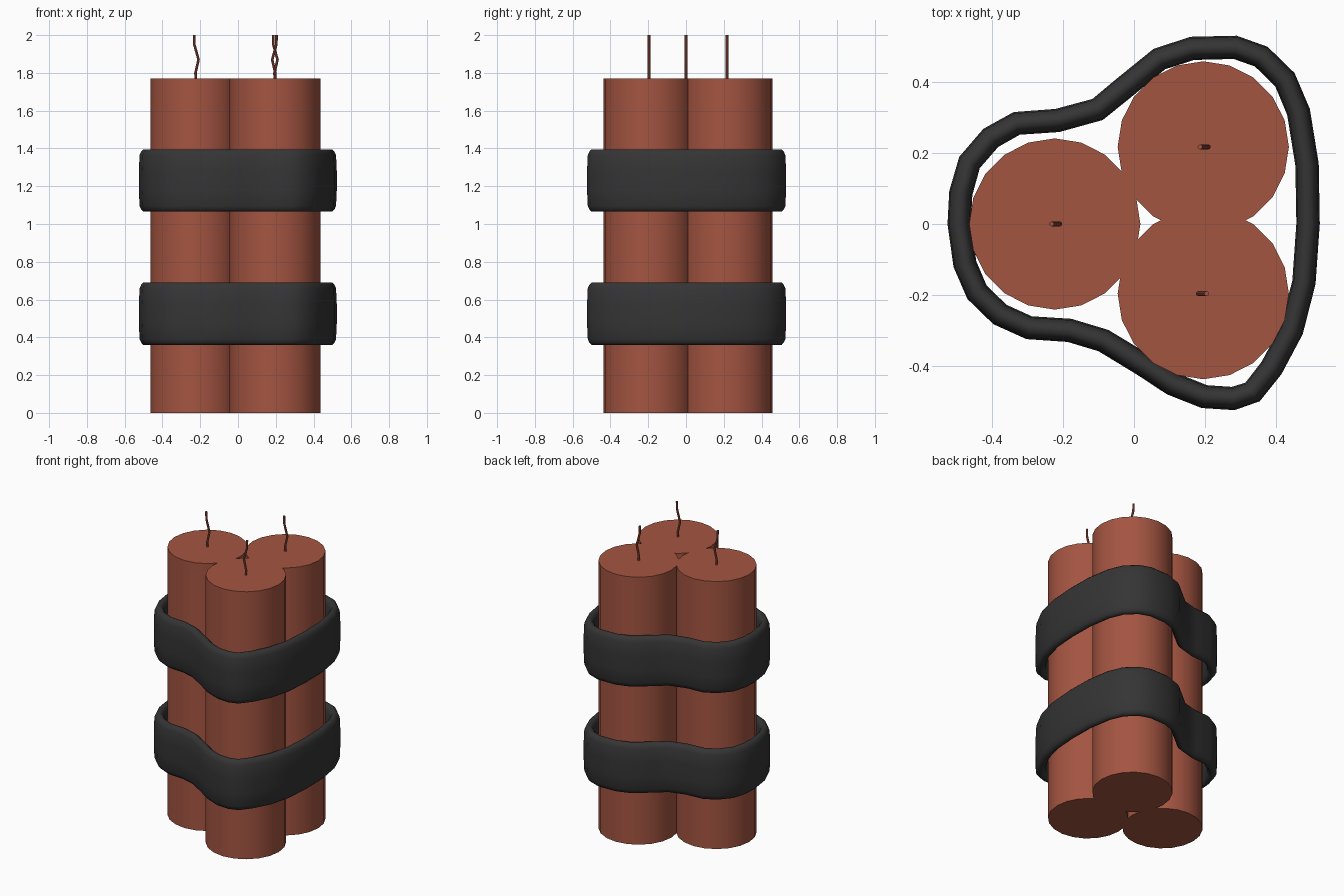
import bpy
import bmesh
from math import cos, sin, pi, radians
from mathutils import Vector

cube = bpy.data.objects.get("Cube")
if cube:
    bpy.data.objects.remove(cube, do_unlink=True)


def make_material(name, color, roughness):
    mat = bpy.data.materials.new(name)
    mat.use_nodes = True
    mat.diffuse_color = (*color, 1)
    shader = mat.node_tree.nodes["Principled BSDF"]
    shader.inputs["Base Color"].default_value = (*color, 1)
    shader.inputs["Roughness"].default_value = roughness
    return mat


red = make_material("brick red paper", (0.37, 0.09, 0.053), 0.7)
black = make_material("black tape", (0.035, 0.035, 0.035), 0.6)


def loft(name, rings, mat, closed=False, angle=40):
    """Skin a row of equal rings; join the ends if closed, else cap them."""
    bm = bmesh.new()
    loops = [[bm.verts.new(p) for p in ring] for ring in rings]
    pairs = list(zip(loops, loops[1:]))
    if closed:
        pairs.append((loops[-1], loops[0]))
    else:
        bm.faces.new(loops[0])
        bm.faces.new(loops[-1])
    for a, b in pairs:
        for i in range(len(a)):
            j = (i + 1) % len(a)
            bm.faces.new((a[i], a[j], b[j], b[i]))
    bmesh.ops.recalc_face_normals(bm, faces=bm.faces)
    mesh = bpy.data.meshes.new(name)
    bm.to_mesh(mesh)
    bm.free()
    mesh.materials.append(mat)
    obj = bpy.data.objects.new(name, mesh)
    bpy.context.collection.objects.link(obj)
    bpy.ops.object.select_all(action='DESELECT')
    obj.select_set(True)
    bpy.context.view_layer.objects.active = obj
    bpy.ops.object.shade_smooth_by_angle(angle=radians(angle))
    return obj


def circle(x, y, z, radius, sides):
    steps = [2 * pi * i / sides for i in range(sides)]
    return [(x + radius * cos(t), y + radius * sin(t), z) for t in steps]


# Three sticks, each with a crooked fuse; the front one is turned around
STICK_TOP = 1.77
fuse_path = [(0, 1.76), (-0.002, 1.80), (0.014, 1.87), (-0.008, 1.95), (-0.009, 2.0)]
sticks = {
    "side": (-0.223, 0.0, 1),
    "back": (0.195, 0.217, 1),
    "front": (0.195, -0.196, -1),
}
for label, (x, y, turn) in sticks.items():
    loft(label + "_stick",
         [circle(x, y, z, 0.241, 20) for z in (0, STICK_TOP)], red)
    loft(label + "_fuse",
         [circle(x + turn * dx, y, z, 0.007, 8) for dx, z in fuse_path], red)

# Outer outline of the strap, counter-clockwise from the right
outline = [Vector(p) for p in (
    (.523, 0), (.52, .17), (.495, .324), (.452, .425), (.376, .499),
    (.289, .53), (.159, .527), (.055, .493), (-.05, .408), (-.117, .352),
    (-.221, .324), (-.339, .315), (-.424, .268), (-.492, .189), (-.52, .093),
    (-.525, 0), (-.508, -.121), (-.469, -.211), (-.396, -.282), (-.303, -.324),
    (-.187, -.332), (-.1, -.358), (.01, -.425), (.092, -.479), (.19, -.518),
    (.283, -.524), (.354, -.499), (.415, -.423), (.475, -.31), (.511, -.169))]

# Strap cross-section: depth in from the outline, height from the middle
half = [(0, 0.05), (0.004, 0.135), (0.013, 0.154), (0.024, 0.165)]
THICK = 0.066
upper = half + [(THICK - d, h) for d, h in reversed(half)]
section = upper + [(d, -h) for d, h in reversed(upper)]


def strap(name, height):
    rings = []
    for i, p in enumerate(outline):
        along = (outline[(i + 1) % len(outline)] - outline[i - 1]).normalized()
        inward = Vector((-along.y, along.x))
        rings.append([(*(p + inward * d), height + h) for d, h in section])
    return loft(name, rings, black, closed=True, angle=60)


strap("lower_strap", 0.525)
strap("upper_strap", 1.23)
